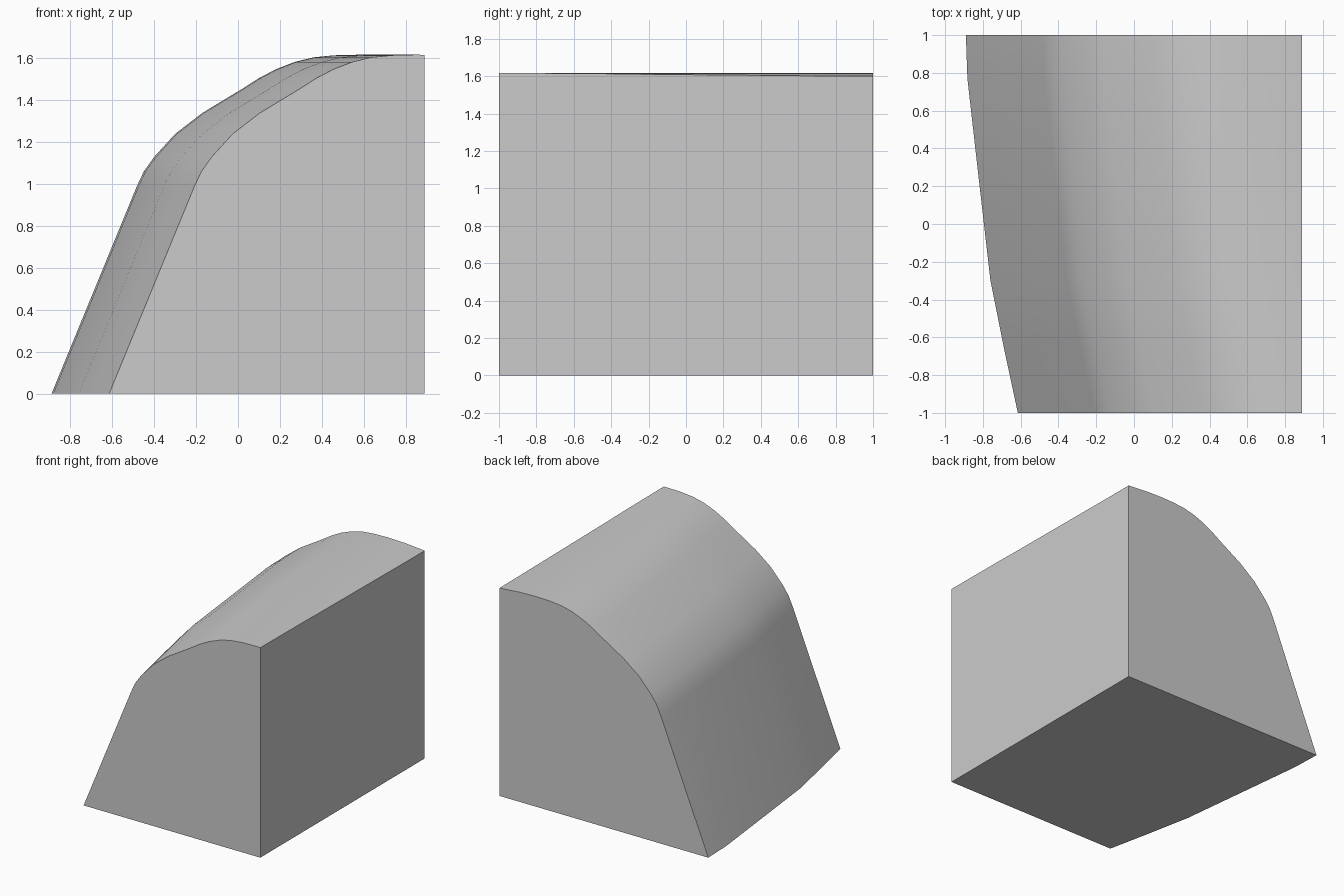
import bpy, bmesh, math

cube = bpy.data.objects.get("Cube")
if cube:
    bpy.data.objects.remove(cube, do_unlink=True)

RIGHT = 0.89  # flat vertical side

# Single grey finish
grey = bpy.data.materials.new("plain_grey")
grey.use_nodes = True
colour = (0.6, 0.6, 0.6, 1)
grey.diffuse_color = colour
grey.node_tree.nodes["Principled BSDF"].inputs["Base Color"].default_value = colour

# Sloping side, rounded shoulder and nearly level top, as (x, z)
profile = [(-0.89, 0), (-0.485, 0.985), (-0.45, 1.06), (-0.4, 1.13), (-0.3, 1.24),
           (-0.17, 1.34), (0.02, 1.455), (0.1, 1.506), (0.18, 1.548), (0.27, 1.583),
           (0.36, 1.605), (0.46, 1.615), (0.58, 1.618), (0.72, 1.614), (RIGHT, 1.60),
           (1.2, 1.57), (1.2, 0)]
# Sideways shift of the profile along the depth, as (y, shift)
stations = [(1, 0), (0.77, 0.008), (0.24, 0.068), (-0.3, 0.13), (-0.65, 0.2), (-1, 0.275)]

# Loft the profile from back to front
bm = bmesh.new()
rings = [[bm.verts.new((x + s, y, z)) for x, z in profile] for y, s in stations]
for a, b in zip(rings, rings[1:]):
    for i in range(len(profile)):
        j = (i + 1) % len(profile)
        bm.faces.new((a[i], a[j], b[j], b[i]))
bm.faces.new(rings[0])
bm.faces.new(rings[-1])

# Trim to the flat side and close it
cut = bmesh.ops.bisect_plane(bm, geom=bm.verts[:] + bm.edges[:] + bm.faces[:],
                             plane_co=(RIGHT, 0, 0), plane_no=(1, 0, 0), clear_outer=True)
rim = [e for e in cut["geom_cut"] if isinstance(e, bmesh.types.BMEdge)]
bmesh.ops.contextual_create(bm, geom=rim)
bmesh.ops.recalc_face_normals(bm, faces=bm.faces[:])

mesh = bpy.data.meshes.new("curved_block")
bm.to_mesh(mesh)
bm.free()
mesh.materials.append(grey)
block = bpy.data.objects.new("curved_block", mesh)
bpy.context.collection.objects.link(block)

# Smooth the curved skin, keep the outline edges sharp
bpy.context.view_layer.objects.active = block
block.select_set(True)
bpy.ops.object.shade_smooth_by_angle(angle=math.radians(35))
